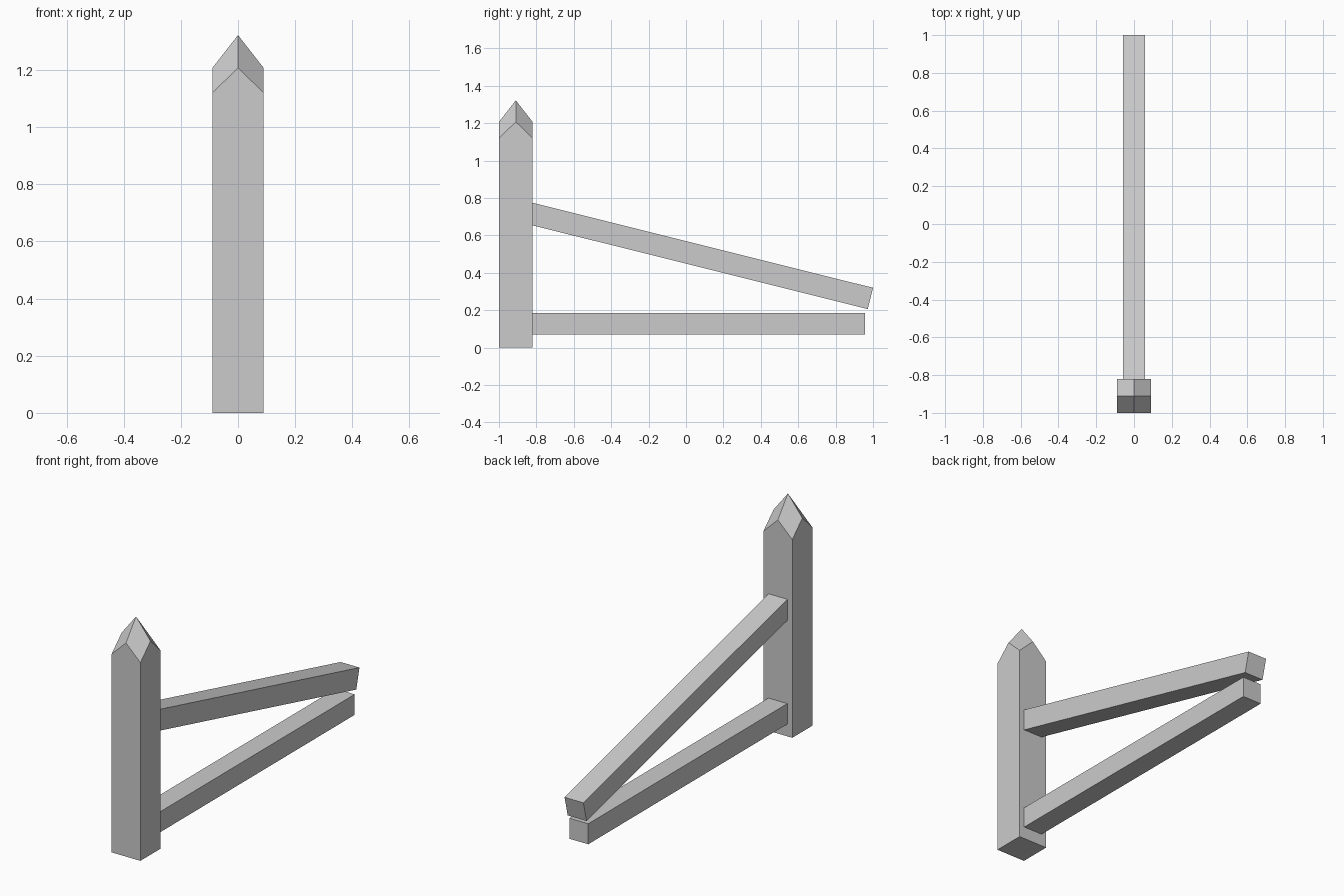
import bpy, bmesh, math
from mathutils import Matrix, Vector

cube = bpy.data.objects.get("Cube")
if cube:
    bpy.data.objects.remove(cube, do_unlink=True)

grey = bpy.data.materials.new("light grey")
grey.use_nodes = True
colour = (0.6, 0.6, 0.6, 1)
grey.diffuse_color = colour
grey.node_tree.nodes["Principled BSDF"].inputs["Base Color"].default_value = colour


def add_object(name, bm):
    bmesh.ops.recalc_face_normals(bm, faces=bm.faces)
    mesh = bpy.data.meshes.new(name)
    bm.to_mesh(mesh)
    bm.free()
    mesh.materials.append(grey)
    obj = bpy.data.objects.new(name, mesh)
    bpy.context.collection.objects.link(obj)
    return obj


def make_post(name, centre_y, half, corner_z, middle_z, tip_z):
    """Square post whose point is made of four kites, one over each corner."""
    bm = bmesh.new()
    ring = [(-1, -1), (0, -1), (1, -1), (1, 0), (1, 1), (0, 1), (-1, 1), (-1, 0)]
    top = [bm.verts.new((x * half, centre_y + y * half, middle_z if x * y == 0 else corner_z))
           for x, y in ring]
    base = [bm.verts.new((x * half, centre_y + y * half, 0)) for x, y in ring[::2]]
    tip = bm.verts.new((0, centre_y, tip_z))
    bm.faces.new(base)
    for i in range(4):
        a, b, c = (top[(2 * i + k) % 8] for k in range(3))
        bm.faces.new((base[i], base[(i + 1) % 4], c, b, a))
        bm.faces.new((tip, top[2 * i - 1], a, b))
    return add_object(name, bm)


def make_rail(name, start, end, width, height):
    """Square-cut bar between two centre points in the yz plane."""
    a, b = Vector((0, *start)), Vector((0, *end))
    run = b - a
    angle = math.atan2(run.z, run.y)
    bm = bmesh.new()
    bmesh.ops.create_cube(bm, size=1, matrix=Matrix.Translation((a + b) / 2)
                          @ Matrix.Rotation(angle, 4, "X")
                          @ Matrix.Diagonal((width, run.length, height, 1)))
    return add_object(name, bm)


# Pointed post at the front
make_post("post", -0.91, 0.09, 1.12, 1.207, 1.322)

# Level lower rail and sloping upper rail, both let into the post
make_rail("lower_rail", (-0.9, 0.127), (0.957, 0.127), 0.118, 0.116)
make_rail("upper_rail", (-0.9, 0.734), (0.986, 0.263), 0.118, 0.117)
